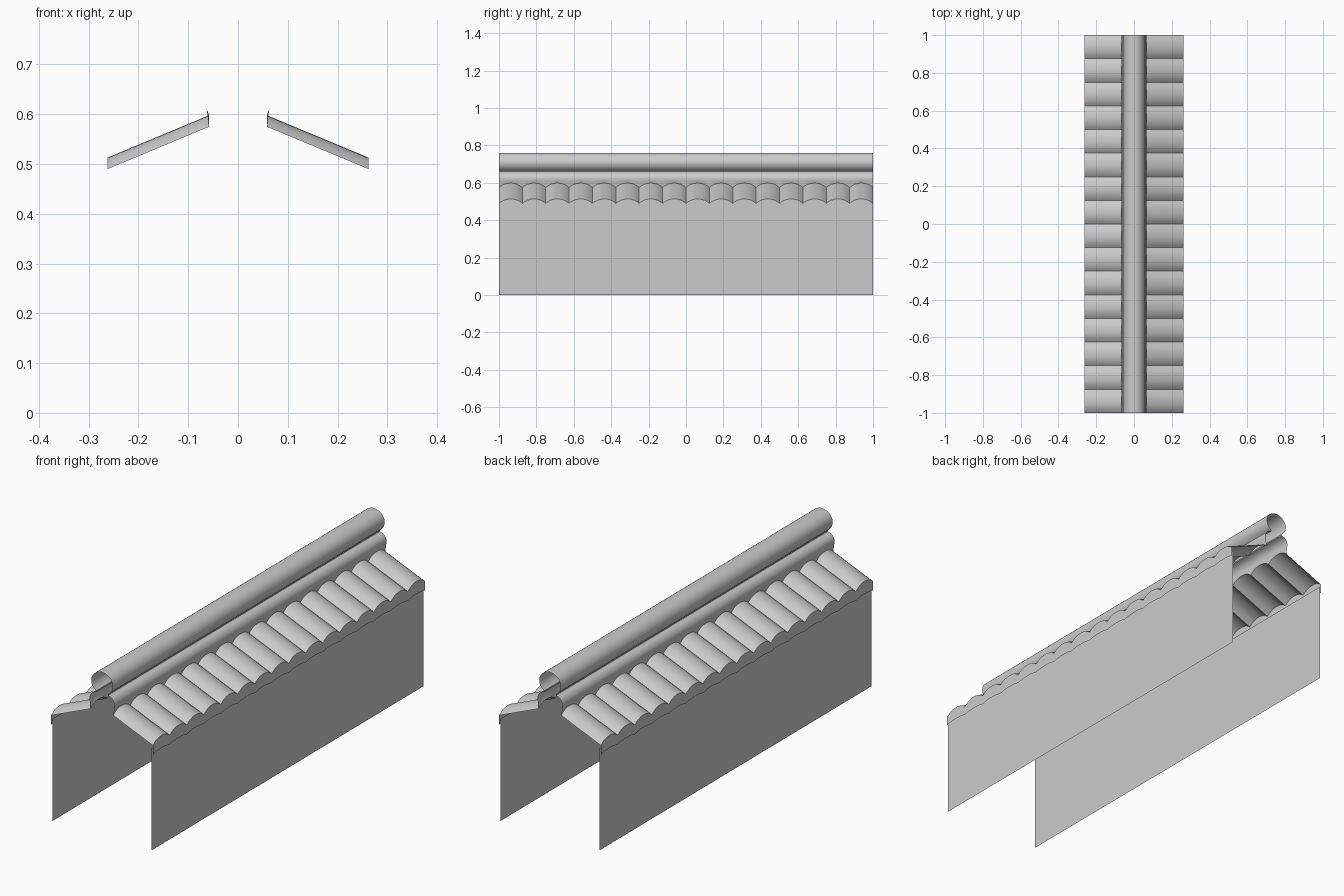
import bpy, bmesh, math

if "Cube" in bpy.data.objects:
    bpy.data.objects.remove(bpy.data.objects["Cube"])

TILES, W = 16, 0.125
# rise across one tile: (fraction of width, fraction of height)
ARC = [(0, 0), (.1, .4), (.22, .75), (.36, .95), (.5, 1), (.64, .95), (.78, .75), (.9, .4)]
SCALLOP = [(-1 + (i + f) * W, h) for i in range(TILES) for f, h in ARC] + [(1, 0)]


def sheet(name, rows, angle=35):
    """Surface through equal-length rows of points, mirrored across x."""
    bm = bmesh.new()
    grid = [[bm.verts.new(p) for p in row] for row in rows]
    for a, b in zip(grid, grid[1:]):
        for i in range(len(a) - 1):
            bm.faces.new((a[i], a[i + 1], b[i + 1], b[i]))
    me = bpy.data.meshes.new(name)
    bm.to_mesh(me)
    bm.free()
    ob = bpy.data.objects.new(name, me)
    bpy.context.collection.objects.link(ob)
    mod = ob.modifiers.new("mirror", 'MIRROR')
    mod.use_axis[0] = True
    mod.merge_threshold = 0.0001
    bpy.ops.object.select_all(action='DESELECT')
    ob.select_set(True)
    bpy.context.view_layer.objects.active = ob
    bpy.ops.object.shade_smooth_by_angle(angle=math.radians(angle))
    return ob


def wavy(x, z, height):
    return [(x, y, z + height * h) for y, h in SCALLOP]


def extrude(profile):
    return [[(x, -1, z), (x, 1, z)] for x, z in profile]


# wall faces
sheet("wall", extrude([(.255, 0), (.255, .475)])[::-1])

# scalloped eave boards hanging from the tile edge
sheet("eave_board", [wavy(.262, .49, .023), wavy(.262, .447, .007)])

# sloping curved roof tiles
sheet("roof_tiles", [wavy(.058, .575, .023), wavy(.262, .49, .023)])

# lower ridge course, its foot following the tiles
rows = [wavy(.058, .575, .023)]
for x, z in [(.063, .611), (.065, .622), (.0625, .635), (.055, .648), (.044, .656), (.03, .66)]:
    rows.append(wavy(x, z, 0))
sheet("ridge_base", rows[::-1])

# round ridge cap, open along the bottom neck
cap = []
for k in range(15):
    a = math.radians(90 - k * 147 / 14)
    cap.append((.055 * math.cos(a), .709 + .051 * math.sin(a)))
cap.append((.03, .66))
sheet("ridge_cap", extrude(cap))

# consistent outward normals
for ob in bpy.data.objects:
    bm = bmesh.new()
    bm.from_mesh(ob.data)
    bm.normal_update()
    if sum((f.normal.x + f.normal.z) * f.calc_area() for f in bm.faces) < 0:
        bmesh.ops.reverse_faces(bm, faces=bm.faces[:])
    bm.to_mesh(ob.data)
    bm.free()
